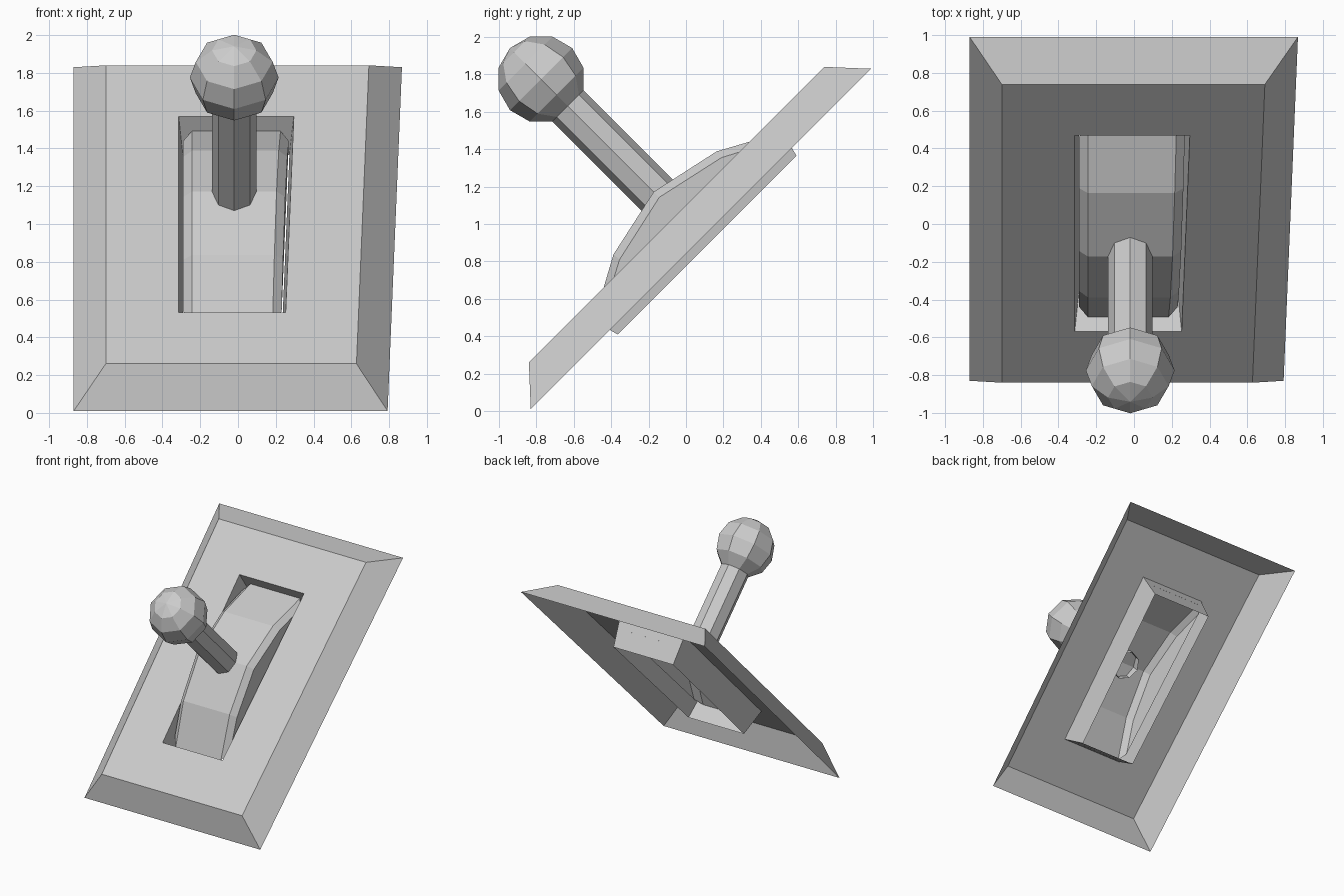
import bpy, bmesh, math
from mathutils import Vector, Matrix

if "Cube" in bpy.data.objects:
    bpy.data.objects.remove(bpy.data.objects["Cube"])

S = math.sqrt(0.5)
CX, CU = -0.02, 0.707      # centre of the part across and along the slope
SKEW = 0.0295              # right-hand edges lean outwards towards the top


def place(x, u, n, skew=True):
    """Panel space (x from centre, u along slope from centre, n out of panel) to world."""
    if skew and x > 0:
        x += SKEW * u
    u += CU
    return Vector((x + CX, (u - n) * S, (u + n) * S))


def finish(name, bm):
    me = bpy.data.meshes.new(name)
    bm.to_mesh(me)
    bm.free()
    ob = bpy.data.objects.new(name, me)
    bpy.context.collection.objects.link(ob)
    return ob


def loft(name, rows, closed):
    bm = bmesh.new()
    vs = [[bm.verts.new(place(*p)) for p in row] for row in rows]
    for a, b in zip(vs, vs[1:]):
        count = len(a) if closed else len(a) - 1
        for i in range(count):
            j = (i + 1) % len(a)
            bm.faces.new((a[i], a[j], b[j], b[i]))
    return finish(name, bm)


def rect(hx, hu, n):
    return [(-hx, -hu, n), (hx, -hu, n), (hx, hu, n), (-hx, hu, n)]


# Hollow wall panel: sloped rim, front face, tapered slot walls (open at the back)
loft("panel", [rect(0.85, 1.287, 0.594), rect(0.68, 1.117, 0.778),
               rect(0.294, 0.735, 0.778), rect(0.272, 0.676, 0.548)], True)

# Arched slot cover with chamfered long edges and open underside
base = 0.69
top = [(-0.713, base), (-0.39, 0.866), (0, 0.951), (0.39, 0.866), (0.713, base)]
low = [(-0.639, base), (-0.385, 0.824), (0, 0.909), (0.385, 0.824), (0.639, base)]
bm = bmesh.new()
strips = []
for hx, prof in ((-0.27, [(u, base) for u, n in low]), (-0.27, low), (-0.224, top),
                 (0.224, top), (0.27, low), (0.27, [(u, base) for u, n in low])):
    strips.append([bm.verts.new(place(hx, u, n)) for u, n in prof])
for a, b in zip(strips, strips[1:]):
    for i in range(4):
        bm.faces.new((a[i], b[i], b[i + 1], a[i + 1]))
bmesh.ops.remove_doubles(bm, verts=bm.verts, dist=0.0001)
finish("slot_cover", bm)

# Lever parts share the axis that points straight out of the panel
turn = Matrix.Rotation(math.radians(45), 4, 'X')


def on_axis(n):
    return Matrix.Translation(place(0, 0, n, False)) @ turn


# Eight-sided shaft, open at the ends
n0, n1 = 0.88, 1.65
bm = bmesh.new()
bmesh.ops.create_cone(bm, cap_ends=False, segments=8, radius1=0.118, radius2=0.118,
                      depth=n1 - n0, matrix=on_axis((n0 + n1) / 2))
finish("lever_shaft", bm)

# Low-poly ball knob
bm = bmesh.new()
bmesh.ops.create_uvsphere(bm, u_segments=8, v_segments=6, radius=0.235, matrix=on_axis(1.803))
finish("lever_knob", bm)
